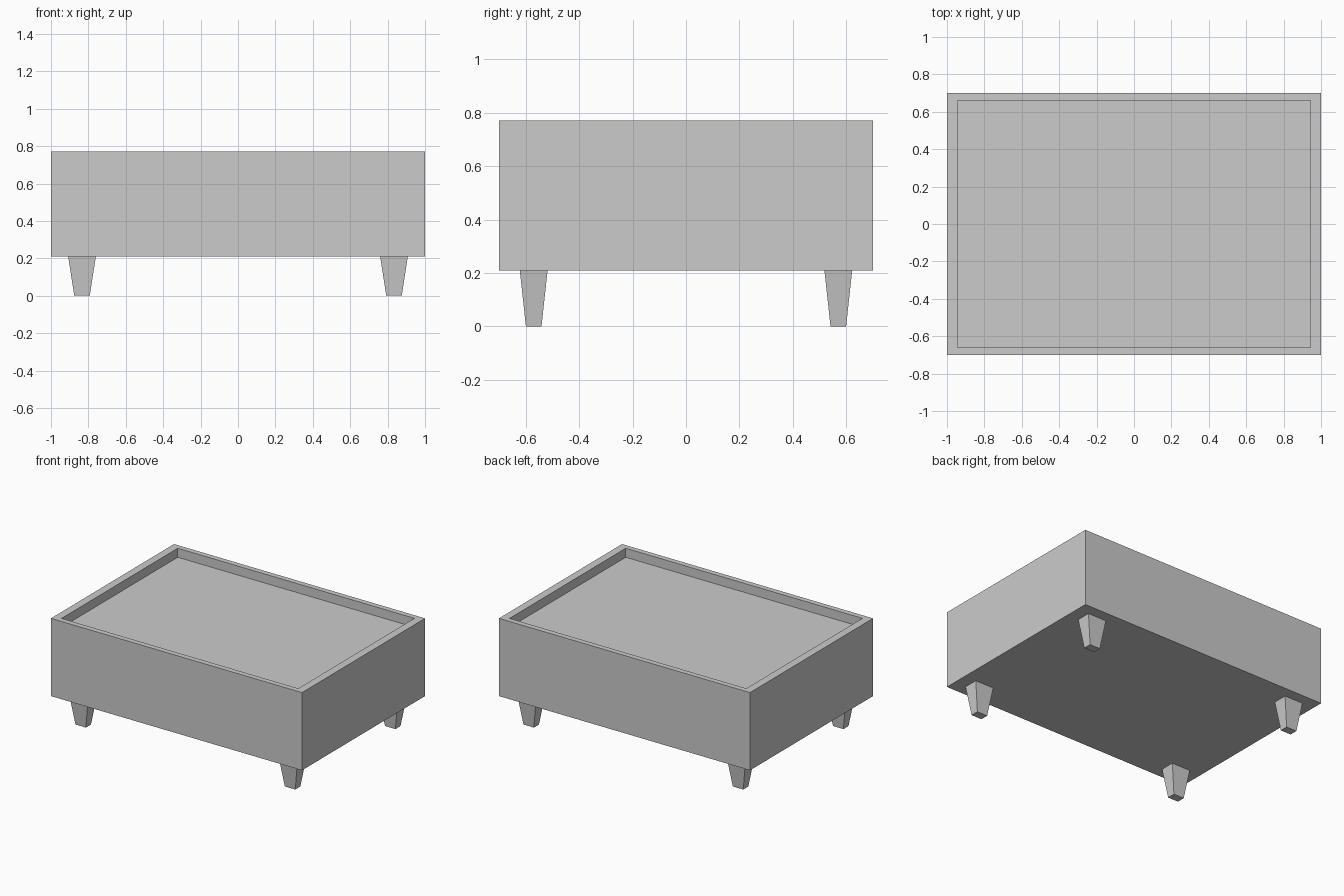
import bpy
import bmesh

cube = bpy.data.objects.get("Cube")
if cube:
    bpy.data.objects.remove(cube, do_unlink=True)

# One plain grey for everything
grey = bpy.data.materials.new("light_grey")
grey.use_nodes = True
colour = (0.6, 0.6, 0.6, 1)
grey.diffuse_color = colour
grey.node_tree.nodes["Principled BSDF"].inputs["Base Color"].default_value = colour


def block(name, centre, size, z_low, z_high):
    """Axis-aligned box, returned as an open bmesh for further shaping."""
    bm = bmesh.new()
    bmesh.ops.create_cube(bm, size=1)
    for v in bm.verts:
        v.co.x = centre[0] + v.co.x * size[0]
        v.co.y = centre[1] + v.co.y * size[1]
        v.co.z = z_high if v.co.z > 0 else z_low
    return bm


def finish(name, bm):
    mesh = bpy.data.meshes.new(name)
    bmesh.ops.recalc_face_normals(bm, faces=bm.faces)
    bm.to_mesh(mesh)
    bm.free()
    mesh.materials.append(grey)
    obj = bpy.data.objects.new(name, mesh)
    bpy.context.collection.objects.link(obj)
    return obj


LEG_TOP, BODY_TOP, RECESS = 0.21, 0.77, 0.065
INNER_X, INNER_Y = 0.943, 0.661

# Body: a box whose top face is inset and sunk to leave a thin rim
bm = block("body", (0, 0), (2.0, 1.4), LEG_TOP, BODY_TOP)
top = max(bm.faces, key=lambda f: f.calc_center_median().z)
bmesh.ops.inset_individual(bm, faces=[top], thickness=0.04)
for v in top.verts:
    v.co.x = INNER_X if v.co.x > 0 else -INNER_X
    v.co.y = INNER_Y if v.co.y > 0 else -INNER_Y
panel = bmesh.ops.extrude_discrete_faces(bm, faces=[top])["faces"][0]
for v in panel.verts:
    v.co.z -= RECESS
finish("body", bm)

# Four tapered legs
for side, sx in (("left", 1), ("right", -1)):
    for end, sy in (("front", -1), ("back", 1)):
        cx, cy = 0.834 * sx, 0.57 * sy
        bm = block("leg", (cx, cy), (0.148, 0.104), 0, LEG_TOP)
        for v in bm.verts:
            if v.co.z < 0.01:
                v.co.x = cx + (v.co.x - cx) * 0.56
                v.co.y = cy + (v.co.y - cy) * 0.56
        finish(f"{end}_{side}_leg", bm)
